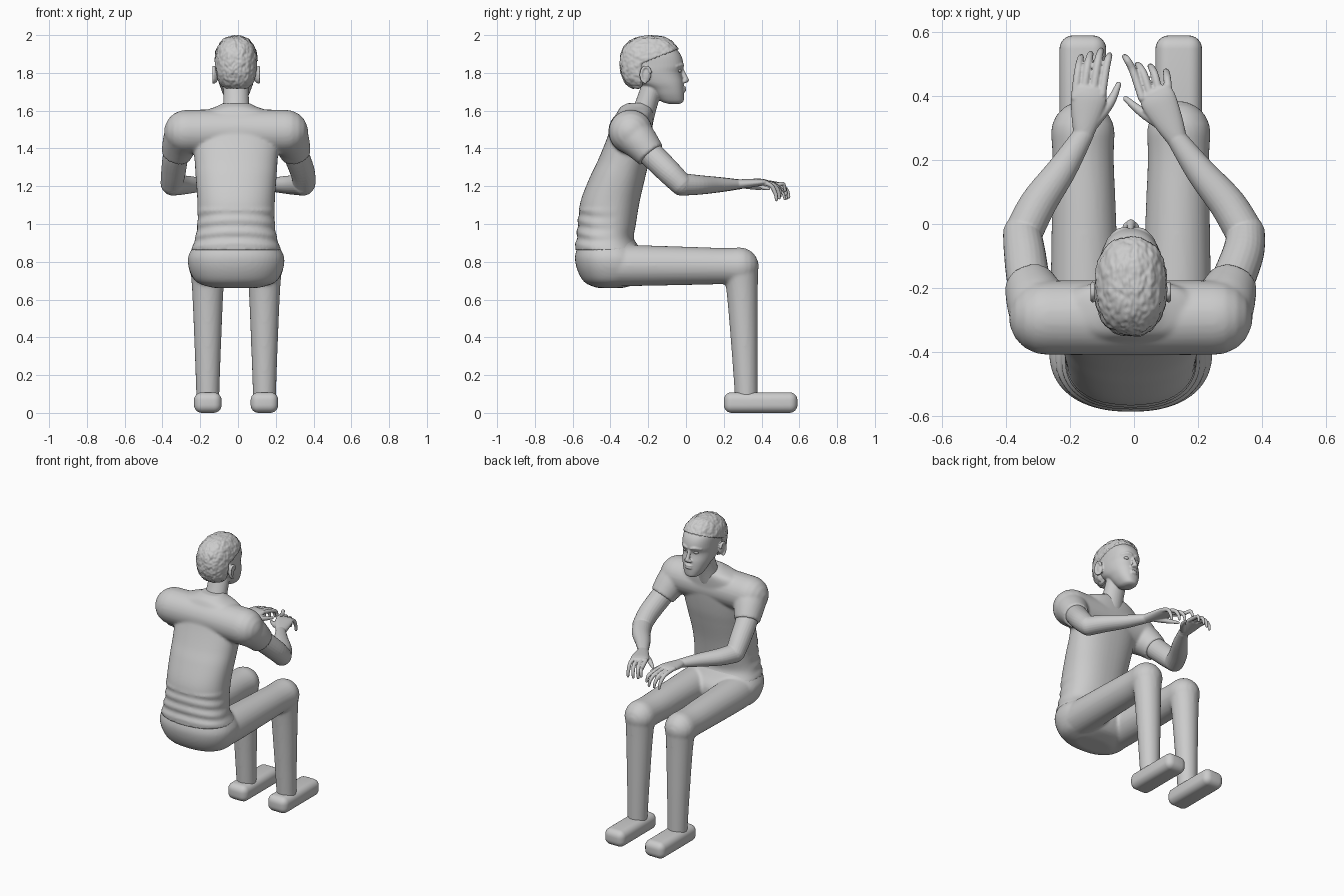
import bpy, bmesh, math
from mathutils import Vector, Matrix, noise

if "Cube" in bpy.data.objects:
    bpy.data.objects.remove(bpy.data.objects["Cube"])

CX = -0.01  # body centre line


def spline(rows, n):
    """Catmull-Rom through tuples of any length."""
    p = [rows[0]] + list(rows) + [rows[-1]]
    out = []
    for i in range(1, len(p) - 2):
        for k in range(n):
            t = k / n
            out.append([0.5 * (2 * b + (c - a) * t + (2 * a - 5 * b + 4 * c - d) * t * t
                               + (3 * b - a - 3 * c + d) * t ** 3)
                        for a, b, c, d in zip(p[i - 1], p[i], p[i + 1], p[i + 2])])
    return out + [list(rows[-1])]


def skin(bm, rings):
    """Closed surface through a list of point rings."""
    vs = [[bm.verts.new(c) for c in r] for r in rings]
    n = len(vs[0])
    for a, b in zip(vs, vs[1:]):
        for i in range(n):
            bm.faces.new((a[i], a[(i + 1) % n], b[(i + 1) % n], b[i]))
    bm.faces.new(vs[0][::-1])
    bm.faces.new(vs[-1])


def tube(bm, rows, n=5, sides=20, caps=(True, True)):
    """Limb through rows of (x, y, z, half width, half thickness), rounded ends."""
    rows = [r if len(r) == 5 else (*r, r[3]) for r in rows]
    s = spline(rows, n)
    pts = [Vector(r[:3]) for r in s]
    d = (pts[-1] - pts[0]).normalized()
    ref = Vector((0, 1, 0)) if abs(d.z) > 0.85 else Vector((0, 0, 1))
    rings = []

    def ring(c, t, rw, rh):
        side = t.cross(ref).normalized()
        up = side.cross(t)
        rings.append([c + side * rw * math.cos(a) + up * rh * math.sin(a)
                      for a in (2 * math.pi * i / sides for i in range(sides))])

    steps = [math.radians(a) for a in (15, 35, 55, 75, 86)]
    last = len(pts) - 1
    for i, (c, r) in enumerate(zip(pts, s)):
        t = (pts[min(i + 1, last)] - pts[max(i - 1, 0)]).normalized()
        rw, rh = r[3:]
        if i == 0 and caps[0]:
            for a in reversed(steps):
                ring(c - t * min(rw, rh) * math.sin(a), t, rw * math.cos(a), rh * math.cos(a))
        ring(c, t, rw, rh)
        if i == last and caps[1]:
            for a in steps:
                ring(c + t * min(rw, rh) * math.sin(a), t, rw * math.cos(a), rh * math.cos(a))
    skin(bm, rings)


def loft(bm, rows, n=8, sides=48, p=2.3, folds=False):
    """Horizontal slices from rows of (z, back y, front y, half width)."""
    rings = []
    for z, yb, yf, hw in spline(rows, n):
        ring = []
        for i in range(sides):
            a = 2 * math.pi * i / sides
            c, s = math.cos(a), math.sin(a)
            x = hw * math.copysign(abs(c) ** (2 / p), c)
            y = (yf - yb) / 2 * math.copysign(abs(s) ** (2 / p), s)
            k = 1.0
            if folds and 0.88 < z < 1.08 and s < 0.3:  # cloth folds at the lower back
                k += 0.03 * math.sin((z - 0.88 + 0.02 * c * c) * 100) * min(1, 0.3 - s)
            ring.append((CX + x * k, (yf + yb) / 2 + y * k, z))
        rings.append(ring)
    skin(bm, rings)


def ball(bm, c, r):
    m = Matrix.Translation(c) @ Matrix.Diagonal((*r, 1))
    bmesh.ops.create_uvsphere(bm, u_segments=24, v_segments=16, radius=1, matrix=m)


def finish(bm, name, voxel=None, smooth=3):
    bmesh.ops.recalc_face_normals(bm, faces=bm.faces)
    for f in bm.faces:
        f.smooth = True
    me = bpy.data.meshes.new(name)
    bm.to_mesh(me)
    bm.free()
    ob = bpy.data.objects.new(name, me)
    bpy.context.collection.objects.link(ob)
    if voxel:  # fuse overlapping volumes into one soft skin
        r = ob.modifiers.new("fuse", 'REMESH')
        r.mode, r.voxel_size, r.use_smooth_shade = 'VOXEL', voxel, True
        if smooth:
            m = ob.modifiers.new("soften", 'SMOOTH')
            m.factor, m.iterations = 0.5, smooth
    return ob


# Shirt: torso, shoulder yoke and short sleeves
bm = bmesh.new()
loft(bm, [(0.86, -0.588, -0.235, 0.24), (0.92, -0.58, -0.275, 0.218), (1.0, -0.573, -0.265, 0.205),
          (1.12, -0.558, -0.245, 0.205), (1.25, -0.508, -0.215, 0.214), (1.34, -0.465, -0.195, 0.22),
          (1.45, -0.42, -0.18, 0.23), (1.54, -0.39, -0.175, 0.235), (1.59, -0.365, -0.175, 0.19),
          (1.62, -0.345, -0.185, 0.11), (1.64, -0.31, -0.21, 0.07)], folds=True)
tube(bm, [(CX - 0.265, -0.293, 1.488, 0.116), (CX, -0.293, 1.49, 0.118),
          (CX + 0.265, -0.293, 1.488, 0.116)], sides=32)
for s in (-1, 1):
    tube(bm, [(CX + s * 0.268, -0.29, 1.48, 0.112), (CX + s * 0.295, -0.24, 1.43, 0.096),
              (CX + s * 0.318, -0.185, 1.365, 0.079)], sides=28, caps=(True, False))
finish(bm, "shirt", 0.009, 4)

# Trousers: hips, thighs, knees and shins
bm = bmesh.new()
loft(bm, [(0.662, -0.47, -0.33, 0.12), (0.69, -0.535, -0.25, 0.205), (0.75, -0.573, -0.21, 0.245),
          (0.82, -0.588, -0.21, 0.255), (0.88, -0.575, -0.25, 0.228), (0.94, -0.56, -0.29, 0.19)])
for s in (-1, 1):
    tube(bm, [(CX + s * 0.135, -0.4, 0.782, 0.112), (CX + s * 0.143, -0.25, 0.78, 0.108),
              (CX + s * 0.147, 0.05, 0.778, 0.1), (CX + s * 0.149, 0.2, 0.777, 0.096),
              (CX + s * 0.15, 0.285, 0.776, 0.1)], sides=32)
    tube(bm, [(CX + s * 0.15, 0.288, 0.77, 0.094), (CX + s * 0.15, 0.297, 0.65, 0.083),
              (CX + s * 0.15, 0.31, 0.35, 0.07), (CX + s * 0.15, 0.32, 0.07, 0.06)], sides=32)
finish(bm, "trousers", 0.01, 4)

# Shoes: rounded blocks
for side, s in (("left", -1), ("right", 1)):
    bm = bmesh.new()
    m = Matrix.Translation((CX + s * 0.15, 0.395, 0.0545)) @ Matrix.Diagonal((0.146, 0.39, 0.109, 1))
    bmesh.ops.create_cube(bm, size=1, matrix=m)
    bmesh.ops.bevel(bm, geom=bm.edges[:], offset=0.042, segments=6, profile=0.5, affect='EDGES')
    finish(bm, side + "_shoe")

# Arms with hands; each hand has its own pose: fingers as (base x, base y, tip x, tip y, tip z)
poses = {
    "left": dict(s=-1, wrist=(-0.158, 0.28), palm=(-0.138, 0.42),
                 fingers=[(-0.185, 0.425, -0.165, 0.53, 1.125), (-0.157, 0.44, -0.135, 0.54, 1.13),
                          (-0.127, 0.445, -0.103, 0.55, 1.135), (-0.1, 0.435, -0.076, 0.535, 1.15)],
                 thumb=[(-0.125, 0.32), (-0.075, 0.38), (-0.048, 0.445)]),
    "right": dict(s=1, wrist=(0.135, 0.265), palm=(0.065, 0.41),
                  fingers=[(0.11, 0.405, 0.1, 0.485, 1.12), (0.082, 0.425, 0.05, 0.5, 1.13),
                           (0.052, 0.43, 0.01, 0.505, 1.14), (0.025, 0.425, -0.03, 0.53, 1.17)],
                  thumb=[(0.09, 0.31), (0.025, 0.35), (-0.026, 0.4)]),
}
for side, p in poses.items():
    bm = bmesh.new()
    s, (wx, wy), (px, py) = p["s"], p["wrist"], p["palm"]
    tube(bm, [(CX + s * 0.285, -0.25, 1.44, 0.07), (CX + s * 0.318, -0.18, 1.365, 0.068),
              (s * 0.342, -0.09, 1.275, 0.065), (s * 0.35, -0.03, 1.215, 0.06)], sides=24)
    ex, ey = s * 0.345, -0.025
    tube(bm, [(ex, ey, 1.21, 0.06), (ex + (wx - ex) * 0.25, ey + (wy - ey) * 0.3, 1.207, 0.057, 0.052),
              (ex + (wx - ex) * 0.65, ey + (wy - ey) * 0.65, 1.208, 0.046, 0.041),
              (wx, wy, 1.21, 0.032, 0.027)], sides=24)
    tube(bm, [(wx, wy, 1.21, 0.032, 0.025), (wx * 0.65 + px * 0.35, wy + (py - wy) * 0.35, 1.214, 0.045, 0.024),
              (wx * 0.2 + px * 0.8, wy + (py - wy) * 0.8, 1.22, 0.056, 0.02),
              (px, py, 1.22, 0.052, 0.016)], sides=24)
    for bx, by, tx, ty, tz in p["fingers"]:
        tube(bm, [(bx, by - 0.03, 1.222, 0.013), (bx * 0.5 + tx * 0.5, by * 0.5 + ty * 0.5, 1.207, 0.0125),
                  (bx * 0.15 + tx * 0.85, by * 0.15 + ty * 0.85, tz + 0.042, 0.011),
                  (tx, ty - 0.006, tz + 0.008, 0.0085)], sides=12)
    (ax, ay), (bx, by), (cx, cy) = p["thumb"]
    tube(bm, [(ax, ay, 1.208, 0.021), (bx, by, 1.198, 0.0155), (cx, cy - 0.008, 1.187, 0.009)], sides=12)
    finish(bm, side + "_arm", 0.004, 2)

# Head: skull, neck, nose, lips, brows and ears
bm = bmesh.new()
loft(bm, [(1.636, -0.09, -0.035, 0.025), (1.648, -0.13, -0.014, 0.046), (1.68, -0.165, -0.01, 0.066),
          (1.715, -0.2, -0.011, 0.08), (1.75, -0.26, -0.014, 0.092), (1.80, -0.31, -0.024, 0.1),
          (1.84, -0.32, -0.013, 0.102), (1.9, -0.315, -0.03, 0.1), (1.95, -0.28, -0.08, 0.08),
          (1.965, -0.24, -0.13, 0.05)])
tube(bm, [(CX, -0.235, 1.56, 0.074, 0.065), (CX, -0.205, 1.65, 0.068, 0.058),
          (CX, -0.17, 1.75, 0.066, 0.058)], sides=28)
tube(bm, [(CX, -0.026, 1.83, 0.009), (CX, -0.012, 1.795, 0.011), (CX, 0.001, 1.762, 0.0145)], sides=16)
for s in (-1, 1):
    ball(bm, (CX + s * 0.014, -0.008, 1.755), (0.012, 0.014, 0.01))
    tube(bm, [(CX + s * 0.015, -0.018, 1.838, 0.009), (CX + s * 0.04, -0.023, 1.843, 0.009),
              (CX + s * 0.068, -0.05, 1.835, 0.008)], sides=12)
    ball(bm, (CX + s * 0.108, -0.212, 1.79), (0.014, 0.026, 0.042))
    rim = [math.radians(a) for a in range(-80, 200, 40)]
    tube(bm, [(CX + s * 0.119, -0.212 - 0.026 * math.cos(a), 1.79 + 0.042 * math.sin(a), 0.008)
              for a in rim], sides=12)
for z, r in ((1.722, 0.007), (1.708, 0.008)):
    ball(bm, (CX, -0.012, z), (0.027, 0.013, r))
finish(bm, "head", 0.005, 2)

# Eyes
bm = bmesh.new()
for s in (-1, 1):
    ball(bm, (CX + s * 0.038, -0.038, 1.812), (0.019, 0.014, 0.011))
finish(bm, "eyes")

# Hair: lumpy cap, tucked inside the skull outside the hairline
bm = bmesh.new()
bmesh.ops.create_icosphere(bm, subdivisions=6, radius=1)
for v in bm.verts:
    d = v.co.normalized()
    r = sum(abs(c) ** 2.4 for c in d) ** (-1 / 2.4)
    r *= 1 + 0.03 * noise.noise(d * 5) + 0.025 * noise.noise(d * 10)
    q = Vector((CX + 0.114 * d.x * r, -0.187 + 0.163 * d.y * r, 1.847 + 0.15 * d.z * r))
    line = 1.715 if q.y < -0.24 else 1.865 + 0.38 * (q.y + 0.2)
    if q.z < line:
        c = Vector((CX, -0.187, 1.847))
        q = c + (q - c) * 0.7
    v.co = q
finish(bm, "hair")
